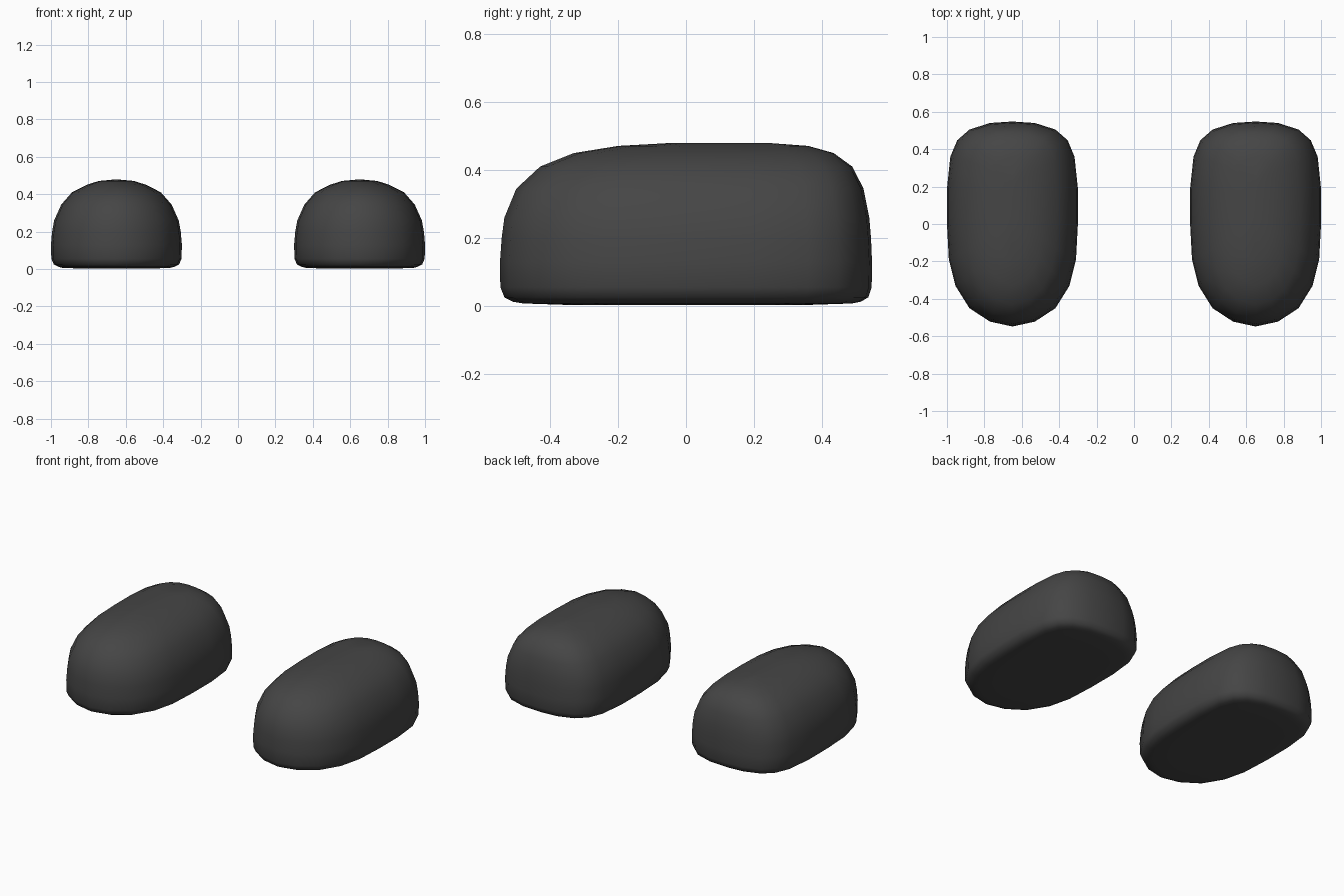
import bpy, bmesh

if "Cube" in bpy.data.objects:
    bpy.data.objects.remove(bpy.data.objects["Cube"])

# Half plan outline of a shoe, toe (-y) to heel (+y): (x offset, y)
half = [(0, -.548), (.12, -.522), (.23, -.45), (.305, -.33), (.34, -.19),
        (.35, .0), (.35, .19), (.332, .36), (.295, .448), (.23, .505),
        (.12, .54), (0, .548)]
outline = half + [(-x, y) for x, y in half[-2:0:-1]]

# Stacked levels: (z, half width, toe y, heel y); the last one closes to a ridge
levels = [(.002, .20, -.36, .37), (.007, .29, -.48, .49), (.012, .31, -.51, .515),
          (.025, .335, -.535, .537), (.055, .348, -.547, .547),
          (.13, .35, -.548, .548), (.20, .344, -.543, .545),
          (.26, .333, -.535, .54), (.345, .295, -.50, .523),
          (.41, .238, -.43, .49), (.45, .16, -.33, .435),
          (.471, .095, -.2, .36), (.48, 0, -.04, .24)]

mat = bpy.data.materials.new("dark_rubber")
mat.diffuse_color = (.06, .06, .06, 1)
mat.use_nodes = True
mat.node_tree.nodes["Principled BSDF"].inputs["Base Color"].default_value = mat.diffuse_color


def make_shoe(name, cx):
    bm = bmesh.new()
    rings = []
    for z, w, y0, y1 in levels:
        rings.append([bm.verts.new((cx + x / .35 * w,
                                    y0 + (y + .548) / 1.096 * (y1 - y0), z))
                      for x, y in outline])
    n = len(outline)
    for a, b in zip(rings, rings[1:]):
        for i in range(n):
            j = (i + 1) % n
            bm.faces.new((a[i], a[j], b[j], b[i]))
    # Flat sole
    bm.faces.new(rings[0][::-1])
    # Weld the top ring into a ridge line
    bmesh.ops.remove_doubles(bm, verts=bm.verts[:], dist=.0005)
    bmesh.ops.recalc_face_normals(bm, faces=bm.faces[:])
    for v in bm.verts:
        if v.co.z < .003:
            v.co.z = 0.003
    for f in bm.faces:
        f.smooth = True
    mesh = bpy.data.meshes.new(name)
    bm.to_mesh(mesh)
    bm.free()
    mesh.materials.append(mat)
    ob = bpy.data.objects.new(name, mesh)
    bpy.context.collection.objects.link(ob)


# The pair
make_shoe("left_shoe", -.65)
make_shoe("right_shoe", .65)
